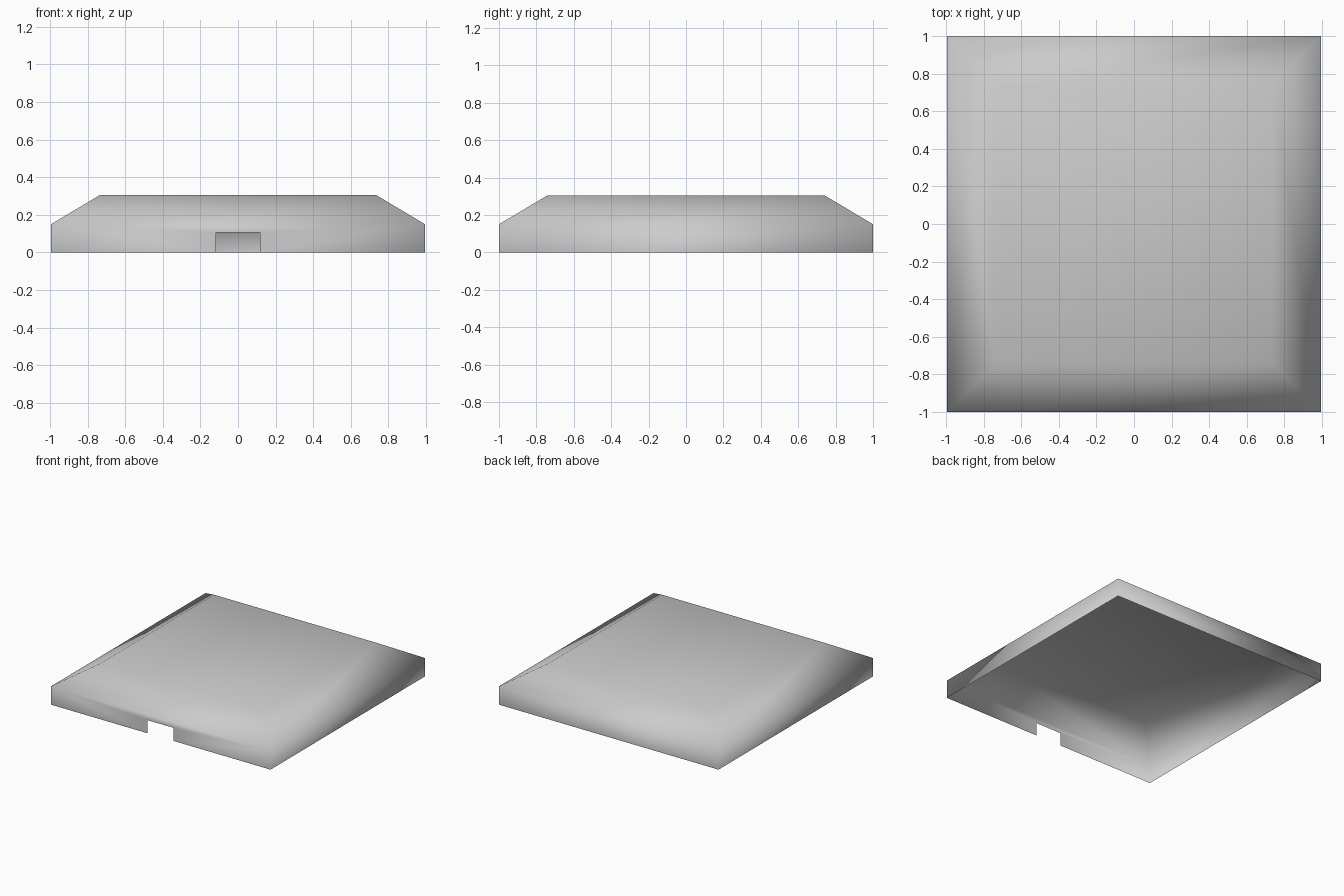
import bpy
import bmesh

cube = bpy.data.objects.get("Cube")
if cube:
    bpy.data.objects.remove(cube, do_unlink=True)

# Overall sizes
HALF_X, HALF_Y = 0.995, 1.0
TOP_X, TOP_Y = 0.735, 0.74
WALL_Z, TOP_Z = 0.15, 0.305
NOTCH_X, NOTCH_Z = 0.118, 0.107

grey = bpy.data.materials.new("light grey")
grey.use_nodes = True
colour = (0.6, 0.6, 0.6, 1.0)
grey.diffuse_color = colour
grey.node_tree.nodes["Principled BSDF"].inputs["Base Color"].default_value = colour

bm = bmesh.new()


def ring(hx, hy, z):
    """Four corners, counter-clockwise from the front at -x."""
    return [bm.verts.new((sx * hx, sy * hy, z))
            for sx, sy in ((-1, -1), (1, -1), (1, 1), (-1, 1))]


rim = ring(HALF_X, HALF_Y, 0)
shoulder = ring(HALF_X, HALF_Y, WALL_Z)
top = ring(TOP_X, TOP_Y, TOP_Z)

# Doorway notch cut into the lower edge of the front wall
notch = [bm.verts.new((x, -HALF_Y, z)) for x, z in (
    (-NOTCH_X, 0), (-NOTCH_X, NOTCH_Z), (NOTCH_X, NOTCH_Z), (NOTCH_X, 0))]

# Upright walls and sloping roof sides, open underneath
for i in range(4):
    j = (i + 1) % 4
    edge = notch if i == 0 else []
    bm.faces.new([rim[i], *edge, rim[j], shoulder[j], shoulder[i]])
    bm.faces.new([shoulder[i], shoulder[j], top[j], top[i]])

# Flat lid
bm.faces.new(top)

for face in bm.faces:
    face.smooth = True

mesh = bpy.data.meshes.new("hollow_cover")
bm.to_mesh(mesh)
bm.free()
mesh.materials.append(grey)
cover = bpy.data.objects.new("hollow_cover", mesh)
bpy.context.collection.objects.link(cover)
